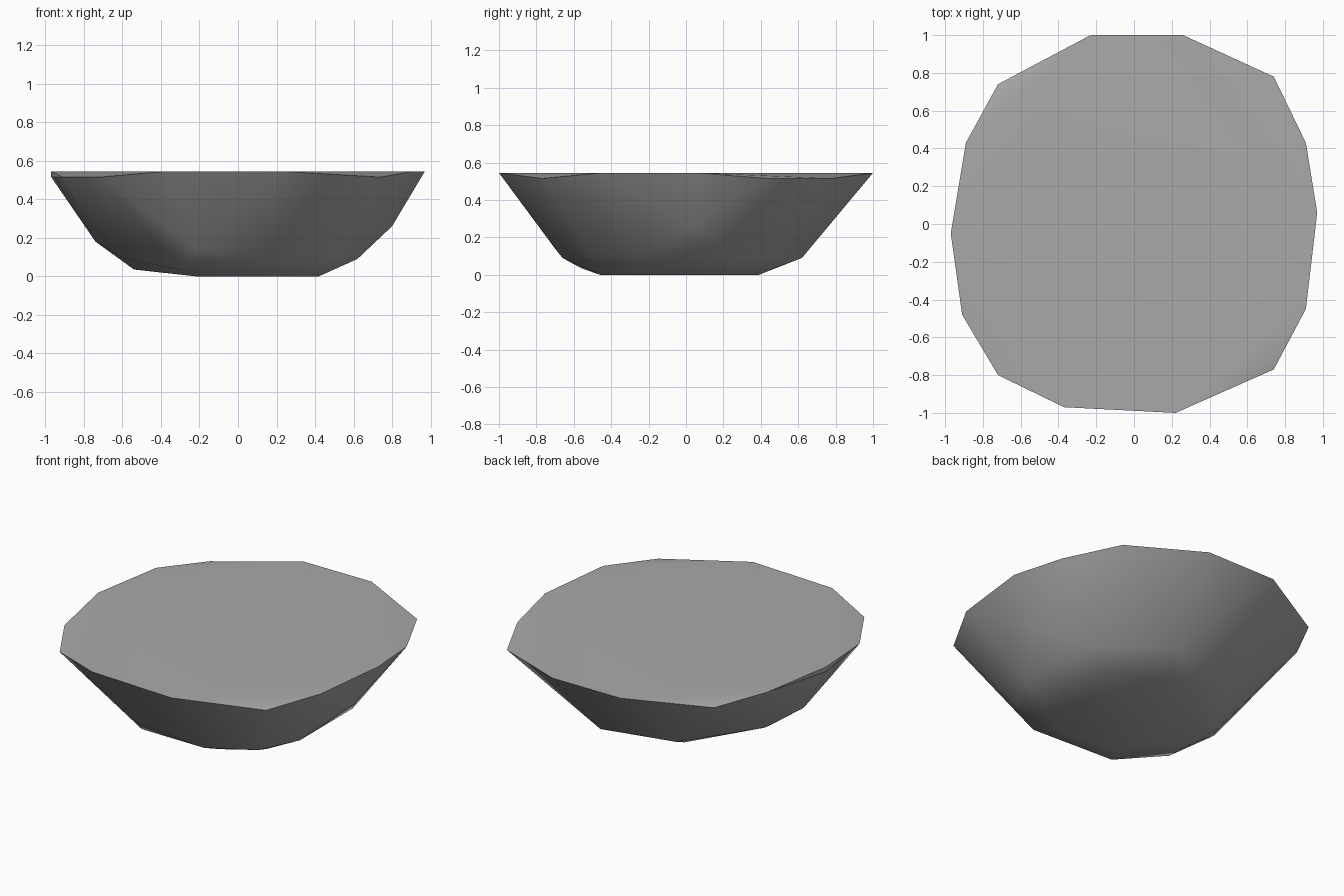
import bpy
import bmesh
import math

default_cube = bpy.data.objects.get("Cube")
if default_cube:
    bpy.data.objects.remove(default_cube, do_unlink=True)


def make_material(name, colour):
    material = bpy.data.materials.new(name)
    material.use_nodes = True
    material.diffuse_color = colour
    shader = material.node_tree.nodes["Principled BSDF"]
    shader.inputs["Base Color"].default_value = colour
    shader.inputs["Roughness"].default_value = 0.9
    return material


def add_ring(mesh, height, corners):
    """Add the corners of one level of the stone, all at the same height."""
    for x, y in corners:
        mesh.verts.new((x, y, height))


def build_hull(name, levels, material, sharp_angle):
    """Wrap a convex stone around the level outlines and shade it."""
    mesh = bmesh.new()
    for height, corners in levels:
        add_ring(mesh, height, corners)
    hull = bmesh.ops.convex_hull(mesh, input=mesh.verts[:])
    leftovers = set(hull["geom_interior"]) | set(hull["geom_unused"])
    loose = [item for item in leftovers if isinstance(item, bmesh.types.BMVert)]
    bmesh.ops.delete(mesh, geom=loose, context='VERTS')
    # Merge flat areas into single faces
    bmesh.ops.dissolve_limit(mesh, angle_limit=math.radians(0.5),
                             verts=mesh.verts[:], edges=mesh.edges[:])
    bmesh.ops.recalc_face_normals(mesh, faces=mesh.faces[:])

    data = bpy.data.meshes.new(name)
    mesh.to_mesh(data)
    mesh.free()
    data.materials.append(material)
    stone = bpy.data.objects.new(name, data)
    bpy.context.collection.objects.link(stone)

    bpy.ops.object.select_all(action='DESELECT')
    stone.select_set(True)
    bpy.context.view_layer.objects.active = stone
    bpy.ops.object.shade_smooth_by_angle(angle=math.radians(sharp_angle))
    return stone


# Flat top and its slightly chipped corners
top_rim = [(-.23, 1), (.26, 1), (.97, .06), (.91, -.45), (.22, -1),
           (-.37, -.97), (-.97, -.05), (-.89, .43)]
chipped_rim = [(.74, .78), (.91, .43), (.74, -.77), (-.72, -.8),
               (-.91, -.48), (-.97, -.05), (-.72, .74)]

# Bulges on the sloping sides
right_bulge = [(-.74, -.15)]
left_bulge = [(.8, .05)]
front_bulge = [(-.22, -.7)]

# Lower edge of the sides, then the bevel and the flat underside
lower_edge = [(.18, .62), (-.29, .51), (-.6, .05), (-.59, -.38),
              (.22, -.66), (.5, -.5), (.62, -.25), (.62, .29)]
bevel = [(-.54, -.1), (-.3, -.56), (.17, .47)]
underside = [(-.22, -.4), (.2, -.46), (.42, -.3), (.42, .25),
             (.1, .39), (-.22, .33)]

levels = [
    (.545, top_rim),
    (.515, chipped_rim),
    (.26, left_bulge),
    (.18, right_bulge),
    (.14, front_bulge),
    (.09, lower_edge),
    (.035, bevel),
    (0, underside),
]

stone_grey = make_material("stone grey", (.4, .4, .4, 1))
build_hull("flat_topped_rock", levels, stone_grey, 30)
